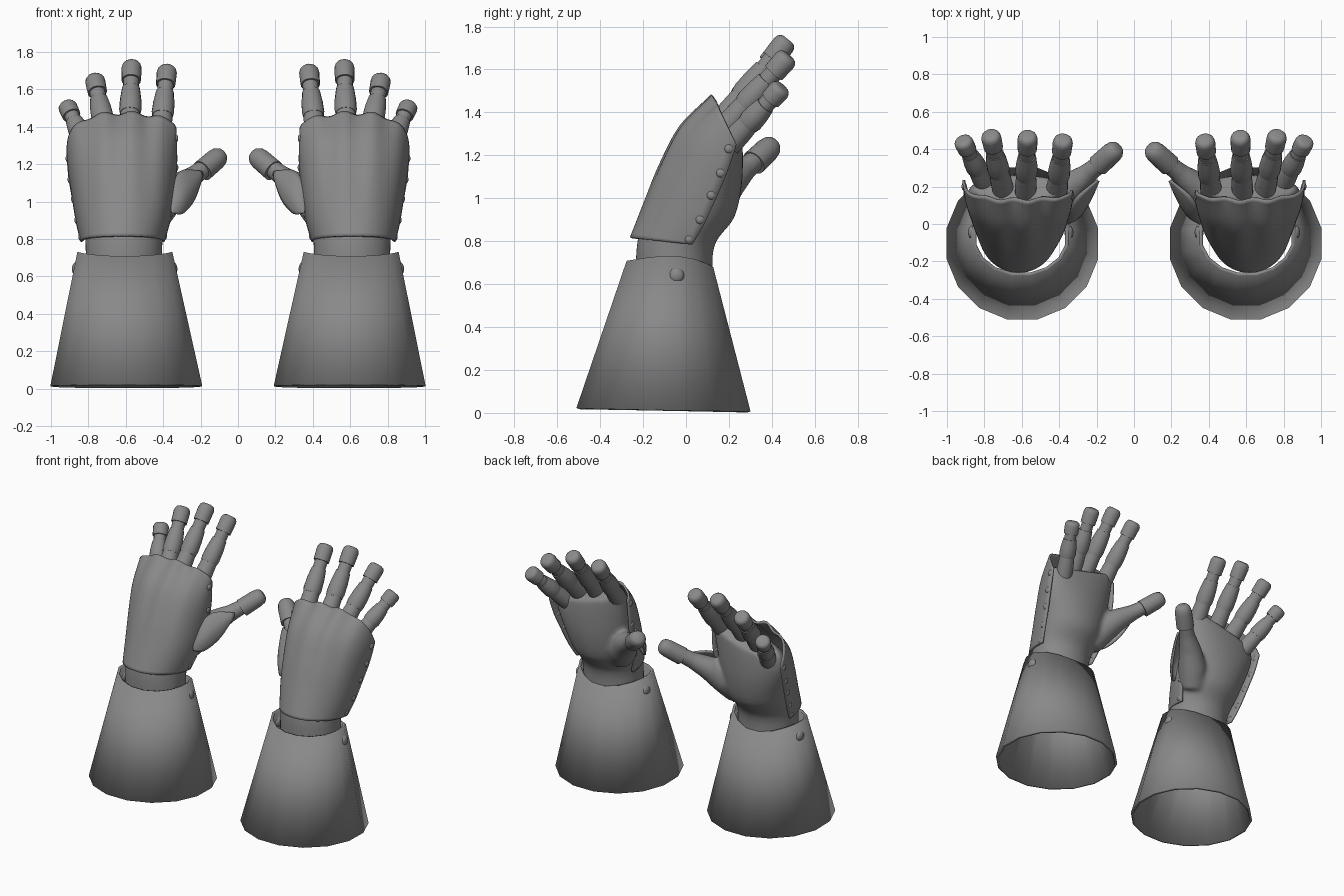
import bpy, bmesh
from math import sin, cos, pi, radians
from mathutils import Vector

cube = bpy.data.objects.get("Cube")
if cube:
    bpy.data.objects.remove(cube)

grey = bpy.data.materials.new("steel grey")
grey.use_nodes = True
colour = (0.25, 0.25, 0.25, 1)
grey.diffuse_color = colour
grey.node_tree.nodes["Principled BSDF"].inputs["Base Color"].default_value = colour


def finish(name, bm, thickness=0, remesh=0, angle=40):
    """Turn a bmesh into a smooth part, mirrored to the other glove."""
    bmesh.ops.recalc_face_normals(bm, faces=bm.faces)
    mesh = bpy.data.meshes.new(name)
    bm.to_mesh(mesh)
    bm.free()
    ob = bpy.data.objects.new(name, mesh)
    bpy.context.collection.objects.link(ob)
    mesh.materials.append(grey)
    bpy.ops.object.select_all(action='DESELECT')
    ob.select_set(True)
    bpy.context.view_layer.objects.active = ob
    bpy.ops.object.shade_smooth_by_angle(angle=radians(angle))
    if remesh:
        mod = ob.modifiers.new("Blend", 'REMESH')
        mod.mode, mod.voxel_size, mod.use_smooth_shade = 'VOXEL', remesh, True
        mod = ob.modifiers.new("Soften", 'SMOOTH')
        mod.factor, mod.iterations = 0.5, 8
    if thickness:
        mod = ob.modifiers.new("Thickness", 'SOLIDIFY')
        mod.thickness, mod.offset = thickness, 0
    ob.modifiers.new("Other glove", 'MIRROR').use_mirror_merge = False
    return ob


def loft(bm, rows, closed=True, caps=True):
    """Skin rows of points; closed rows form tubes."""
    rings = [[bm.verts.new(p) for p in row] for row in rows]
    n = len(rings[0])
    for a, b in zip(rings, rings[1:]):
        for i in range(n if closed else n - 1):
            j = (i + 1) % n
            bm.faces.new((a[i], a[j], b[j], b[i]))
    if closed and caps:
        bm.faces.new(rings[0])
        bm.faces.new(rings[-1])


def tube(bm, stations, sides=16):
    """Round tube through (point, radius) stations."""
    pts = [Vector(p) for p, r in stations]
    rows = []
    for i, (p, r) in enumerate(stations):
        d = (pts[min(i + 1, len(pts) - 1)] - pts[max(i - 1, 0)]).normalized()
        u = d.cross(Vector((0, 1, -1))).normalized()
        v = d.cross(u)
        rows.append([pts[i] + r * (u * cos(2 * pi * k / sides) + v * sin(2 * pi * k / sides))
                     for k in range(sides)])
    loft(bm, rows)


def curve_at(keys, t):
    """Interpolate evenly spaced keys smoothly at t in 0..1."""
    f = t * (len(keys) - 1)
    i = min(int(f), len(keys) - 2)
    k = [Vector(keys[max(0, min(len(keys) - 1, i + o))]) for o in (-1, 0, 1, 2)]
    f -= i
    return 0.5 * (2 * k[1] + (k[2] - k[0]) * f
                  + (2 * k[0] - 5 * k[1] + 4 * k[2] - k[3]) * f * f
                  + (3 * k[1] - k[0] - 3 * k[2] + k[3]) * f ** 3)


# Flared cuff, open at both ends
bottom, top = [], []
for i in range(16):
    a = 2 * pi * (i + 0.5) / 16
    c, s = cos(a), sin(a)
    bottom.append((0.597 + 0.405 * c, -0.105 + 0.405 * s, 0.012 - 0.008 * s))
    top.append((0.605 + 0.25 * c, -0.075 + 0.197 * s, 0.73 - s * s * (0.04 + 0.015 * s)))
bm = bmesh.new()
loft(bm, [bottom, top], caps=False)
finish("cuff", bm, thickness=0.018)

# Palm, wrist and thumb root blended together: centre x, y, z, half width, half depth, tilt
sections = [(0.61, -0.055, 0.62, 0.205, 0.18, 0), (0.61, -0.045, 0.80, 0.208, 0.18, 5),
            (0.61, 0.04, 0.97, 0.235, 0.195, 18), (0.62, 0.10, 1.13, 0.262, 0.175, 24),
            (0.625, 0.155, 1.26, 0.27, 0.125, 28), (0.61, 0.195, 1.36, 0.255, 0.075, 32)]
rows = []
for k in range(21):
    cx, cy, cz, hw, hd, tilt = curve_at(sections, k / 20)
    tilt = radians(tilt)
    row = []
    for i in range(32):
        a = 2 * pi * i / 32
        skew = -0.25 * hw * cos(a) * max(0, k / 20 - 0.5) * 2
        row.append((cx + hw * cos(a), cy + hd * sin(a) * cos(tilt),
                    cz - hd * sin(a) * sin(tilt) + skew))
    rows.append(row)
bm = bmesh.new()
loft(bm, rows)
tube(bm, [((0.46, 0.07, 0.90), 0.09), ((0.40, 0.14, 1.0), 0.098),
          ((0.32, 0.21, 1.08), 0.078), ((0.24, 0.275, 1.135), 0.055),
          ((0.14, 0.36, 1.21), 0.046)])
finish("palm", bm, remesh=0.014)

# Back-of-hand plate: ridge line and side edges run from wrist to knuckles
ridge = [(-0.255, 0.815), (-0.19, 0.98), (-0.115, 1.16), (-0.015, 1.34), (0.13, 1.47)]
edges = {  # x, y, z
    "thumb": [(0.40, 0.03, 0.785), (0.365, 0.08, 0.91), (0.345, 0.13, 1.05),
              (0.332, 0.165, 1.2), (0.335, 0.18, 1.37)],
    "outer": [(0.835, 0.03, 0.785), (0.858, 0.085, 0.88), (0.88, 0.145, 1.01),
              (0.90, 0.195, 1.13), (0.91, 0.235, 1.25)]}
rows = []
for k in range(25):
    t = k / 24
    ry, rz = curve_at(ridge, t)
    lo, hi = curve_at(edges["thumb"], t), curve_at(edges["outer"], t)
    row = []
    for i in range(49):
        a = pi * i / 48
        w = (1 - cos(a)) / 2
        e = lo.lerp(hi, w)
        bulge = sin(a) ** (0.85 - 0.25 * t)
        wave = cos(2 * pi * (e.x - 0.41) / 0.155) * sin(a) * t
        row.append((e.x, e.y + (ry - e.y) * bulge - 0.009 * wave,
                    e.z + (rz - e.z) * bulge + 0.012 * wave * t ** 6))
    rows.append(row)
bm = bmesh.new()
loft(bm, rows, closed=False)
finish("hand_plate", bm, thickness=0.014)

# Leaf-shaped plate over the thumb root
lower = [(0.355, 0.0, 0.94), (0.30, 0.04, 0.935), (0.235, 0.13, 1.01), (0.19, 0.23, 1.14)]
upper = [(0.365, 0.03, 1.0), (0.345, 0.08, 1.10), (0.30, 0.15, 1.165), (0.195, 0.235, 1.16)]
rows = []
for k in range(13):
    lo, hi = curve_at(lower, k / 12), curve_at(upper, k / 12)
    rows.append([lo.lerp(hi, i / 8) + Vector((-0.5, -0.8, 0)) * 0.035 * sin(pi * i / 8) * sin(pi * k / 12)
                 for i in range(9)])
bm = bmesh.new()
loft(bm, rows, closed=False)
finish("thumb_plate", bm, thickness=0.012)

# Fingers: position along the finger and radius for each armour piece
pieces = {"core": [(-0.15, 0.044), (0.9, 0.042)],
          "knuckle_sleeve": [(-0.1, 0.058), (0.12, 0.058), (0.34, 0.052)],
          "middle_sleeve": [(0.30, 0.055), (0.36, 0.06), (0.5, 0.057), (0.65, 0.048)],
          "tip_cap": [(0.76, 0.052), (0.93, 0.054), (0.965, 0.05), (0.99, 0.041), (1.0, 0.028)]}
fingers = {"index": ((0.415, 0.16, 1.345), (0.378, 0.455, 1.715)),
           "middle": ((0.58, 0.165, 1.355), (0.568, 0.475, 1.74)),
           "ring": ((0.70, 0.185, 1.33), (0.768, 0.48, 1.665)),
           "little": ((0.80, 0.22, 1.27), (0.918, 0.45, 1.52))}
for finger, (base, tip) in fingers.items():
    size = 0.95 if finger == "little" else 1
    for piece, profile in pieces.items():
        bm = bmesh.new()
        tube(bm, [(Vector(base).lerp(Vector(tip), t), r * size) for t, r in profile])
        finish(finger + "_" + piece, bm)

# Thumb tip cap
start, end = Vector((0.19, 0.315, 1.165)), Vector((0.085, 0.41, 1.255))
bm = bmesh.new()
tube(bm, [(start.lerp(end, t), r) for t, r in
          [(0, 0.06), (0.65, 0.058), (0.85, 0.052), (0.96, 0.04), (1, 0.026)]])
finish("thumb_tip_cap", bm)


# Domed rivets along the plate edges and on the cuff
def rivet(name, x, y, z, r):
    bm = bmesh.new()
    bmesh.ops.create_uvsphere(bm, u_segments=16, v_segments=10, radius=r)
    bmesh.ops.scale(bm, vec=(0.65, 1, 1), verts=bm.verts)
    bmesh.ops.translate(bm, vec=(x, y, z), verts=bm.verts)
    finish(name, bm)


for side, keys in edges.items():
    for k in range(5):
        x, y, z = curve_at(keys, 0.06 + 0.86 * k / 4)
        rivet(f"{side}_rivet_{k + 1}", x, y - 0.025, z + 0.01, 0.022)
for side, x in (("thumb", 0.348), ("outer", 0.864)):
    rivet(side + "_cuff_rivet", x, -0.045, 0.64, 0.037)
